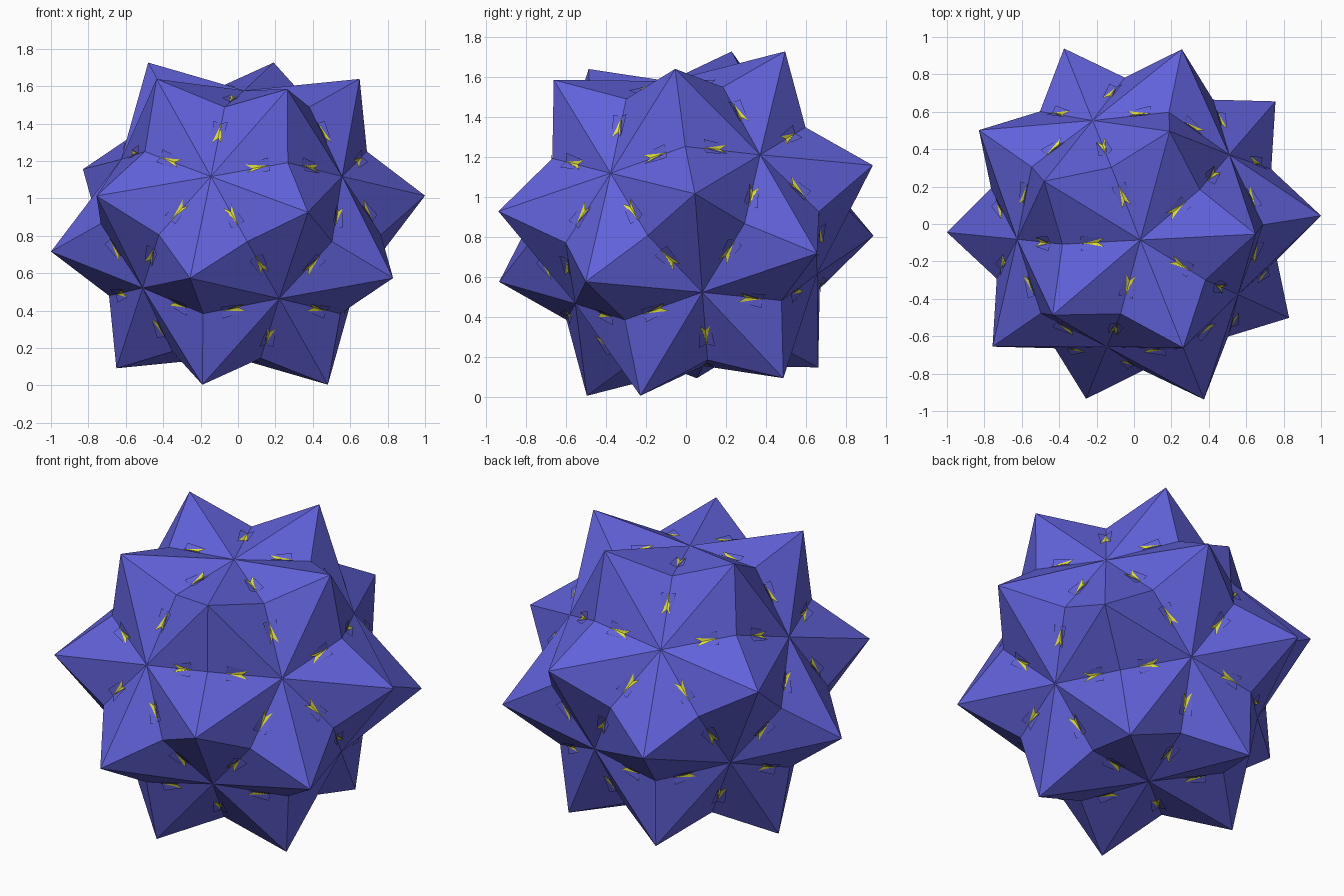
import bpy
import bmesh
import math
from mathutils import Vector, Matrix

cube = bpy.data.objects.get("Cube")
if cube:
    bpy.data.objects.remove(cube, do_unlink=True)

CENTRE = Vector((0, 0, 0.865))
R_HUB, R_VALLEY, R_TIP = 0.718, 0.79, 1.012


def material(name, colour):
    m = bpy.data.materials.new(name)
    m.use_nodes = True
    m.diffuse_color = colour
    m.node_tree.nodes["Principled BSDF"].inputs["Base Color"].default_value = colour
    return m


blue = material("violet blue paper", (0.12, 0.12, 0.70, 1))
yellow = material("yellow paper", (0.75, 0.75, 0.04, 1))

# Tilted frame of the solid: one hub axis near vertical
up = Vector((0.047, -0.119, 0.992)).normalized()
side = Vector((0.545, -0.341, -0.067))
side = (side - up * side.dot(up)).normalized()
frame = Matrix((side, up.cross(side), up)).transposed()

# Twelve five-fold hub directions
hubs = [up, -up]
for k in range(5):
    a = math.radians(72 * k)
    d = frame @ Vector((2 * math.cos(a), 2 * math.sin(a), 1)).normalized()
    hubs += [d, -d]


def adjacent(a, b):
    return abs(a.dot(b) - 1 / math.sqrt(5)) < 0.01


def add_face(bm, points, outward):
    """Add a face whose normal points outward."""
    n = (points[1] - points[0]).cross(points[2] - points[0])
    if n.dot(outward) < 0:
        points = points[::-1]
    bm.faces.new([bm.verts.new(CENTRE + p) for p in points])


def finish(bm, name, mat):
    bmesh.ops.remove_doubles(bm, verts=bm.verts, dist=0.0005)
    mesh = bpy.data.meshes.new(name)
    bm.to_mesh(mesh)
    bm.free()
    mesh.materials.append(mat)
    obj = bpy.data.objects.new(name, mesh)
    bpy.context.scene.collection.objects.link(obj)


star, flaps, arrows = bmesh.new(), bmesh.new(), bmesh.new()

for h in hubs:
    for n in (q for q in hubs if adjacent(h, q)):
        for t in (q for q in hubs if adjacent(h, q) and adjacent(n, q)):
            hub = h * R_HUB
            valley = (h + n).normalized() * R_VALLEY
            tip = (h + n + t).normalized() * R_TIP
            add_face(star, [hub, valley, tip], h + n + t)

            # Local axes on this facet: along the valley and up the slope
            along = valley - hub
            slope = tip - hub
            slope = (slope - along * slope.dot(along) / along.length_squared).normalized()
            normal = along.cross(slope).normalized()
            if normal.dot(h) < 0:
                normal.negate()

            def at(s, w, lift):
                return hub + along * s + slope * w + normal * lift

            # Half of a notched arrowhead, mirrored by the other facet
            add_face(arrows, [at(0.76, 0, 0.008), at(0.55, 0, 0.008),
                              at(0.46, 0.03, 0.008)], normal)
            # Folded flap beside the arrowhead
            add_face(flaps, [at(0.76, 0, 0.005), at(0.46, 0.03, 0.005),
                             at(0.76, 0.046, 0.009)], normal)

finish(star, "star_body", blue)
finish(flaps, "folded_flaps", blue)
finish(arrows, "arrowheads", yellow)
